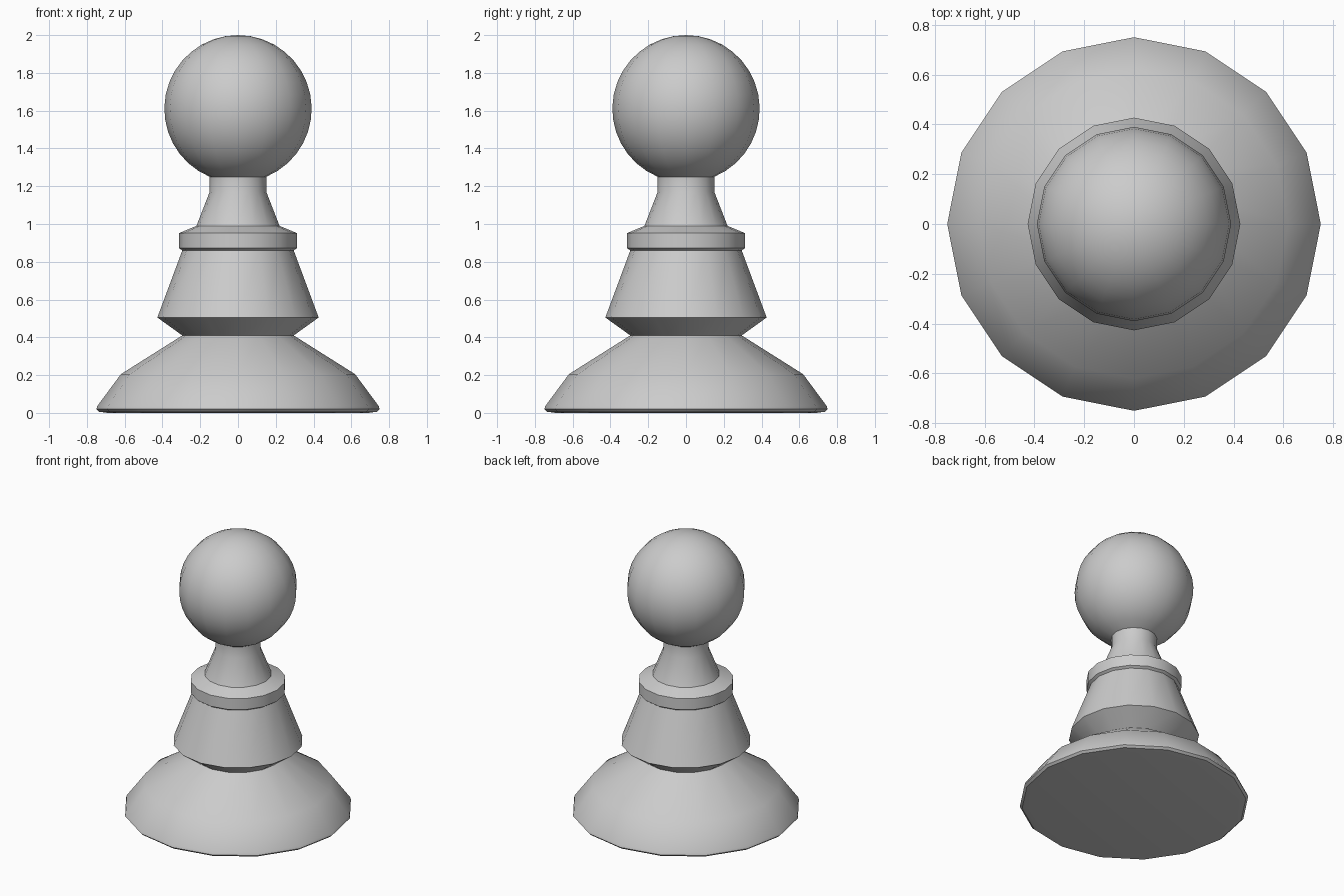
import bpy, bmesh, math

if "Cube" in bpy.data.objects:
    bpy.data.objects.remove(bpy.data.objects["Cube"])

SIDES = 16


def lathe(name, profile):
    """Spin an (r, z) profile about z; points with r = 0 become poles."""
    bm = bmesh.new()
    rings = []
    for r, z in profile:
        if r < 1e-5:
            rings.append([bm.verts.new((0, 0, z))] * SIDES)
        else:
            rings.append([bm.verts.new((r * math.cos(2 * math.pi * i / SIDES),
                                        r * math.sin(2 * math.pi * i / SIDES), z))
                          for i in range(SIDES)])
    for low, high in zip(rings, rings[1:]):
        for i in range(SIDES):
            j = (i + 1) % SIDES
            corners = list(dict.fromkeys((low[i], low[j], high[j], high[i])))
            bm.faces.new(corners)
    bmesh.ops.recalc_face_normals(bm, faces=bm.faces)
    mesh = bpy.data.meshes.new(name)
    bm.to_mesh(mesh)
    bm.free()
    obj = bpy.data.objects.new(name, mesh)
    bpy.context.collection.objects.link(obj)
    bpy.ops.object.select_all(action='DESELECT')
    obj.select_set(True)
    bpy.context.view_layer.objects.active = obj
    bpy.ops.object.shade_smooth_by_angle(angle=math.radians(35))
    return obj


# Base, skirt, collar and neck, closed below, running up into the ball
R, CZ = 0.39, 1.61
profile = [(0, 0), (0.69, 0.0), (0.735, 0.006), (0.75, 0.02), (0.745, 0.036),
           (0.62, 0.205), (0.295, 0.41), (0.427, 0.505), (0.295, 0.86),
           (0.312, 0.872), (0.312, 0.952), (0.22, 0.99), (0.15, 1.17), (0.15, 1.25)]

# Ball head, from the neck joint to the top pole
start, steps = math.asin(-0.36 / R), 16
for i in range(1, steps + 1):
    a = start + (math.pi / 2 - start) * i / steps
    profile.append((R * math.cos(a), CZ + R * math.sin(a)))

lathe("pawn_body", profile)
